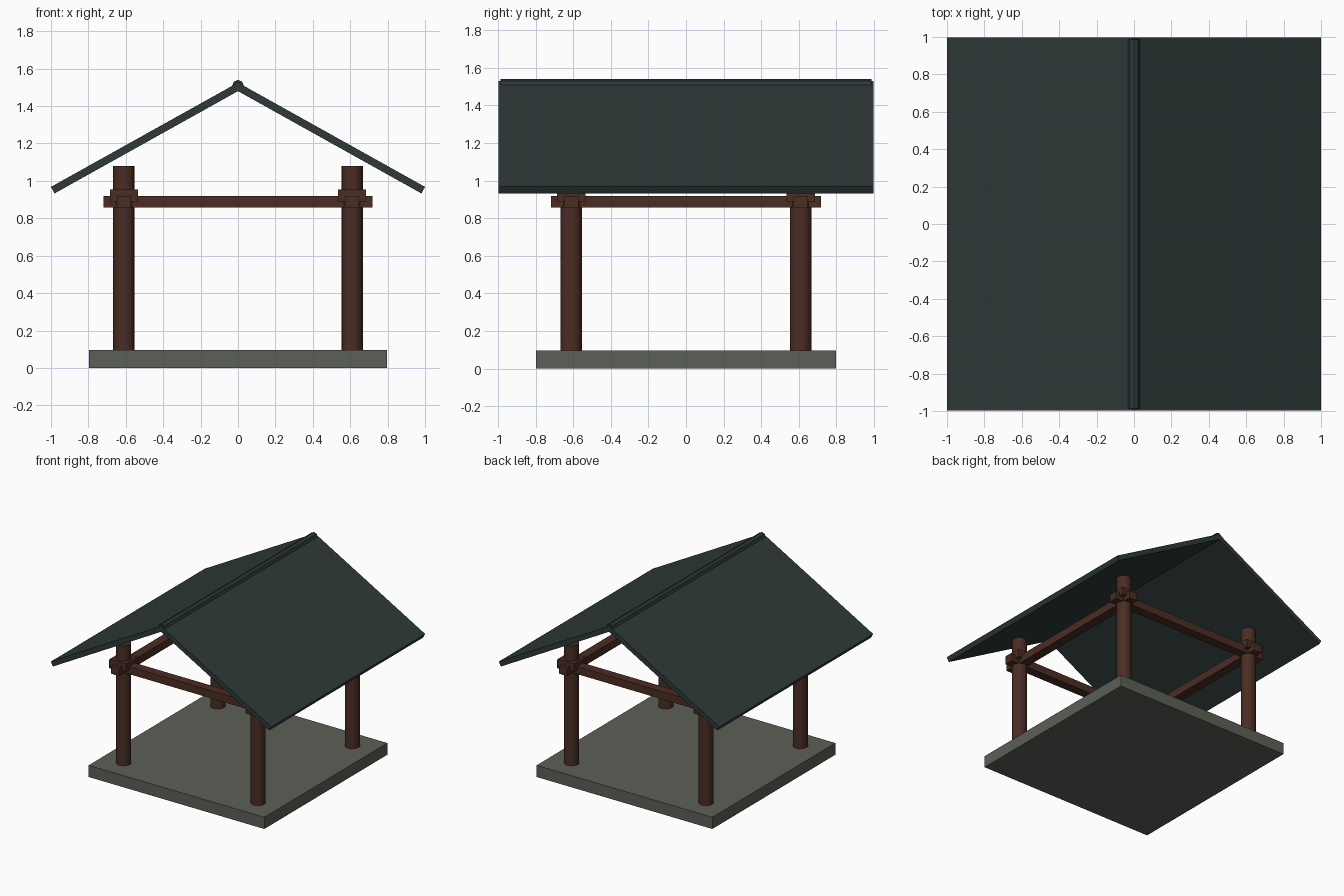
import bpy, math
from mathutils import Vector

if "Cube" in bpy.data.objects:
    bpy.data.objects.remove(bpy.data.objects["Cube"])


def material(name, rgb):
    m = bpy.data.materials.new(name)
    m.diffuse_color = (*[(c / 255 / 12.92) if c < 11 else ((c / 255 + 0.055) / 1.055) ** 2.4 for c in rgb], 1)
    m.use_nodes = True
    m.node_tree.nodes["Principled BSDF"].inputs["Base Color"].default_value = m.diffuse_color
    return m


stone = material("grey stone", (92, 95, 87))
wood = material("brown wood", (74, 45, 35))
slate = material("dark slate", (46, 56, 56))


def finish(obj, name, mat):
    obj.name = name
    obj.data.materials.append(mat)
    return obj


def box(name, loc, size, mat, rot_y=0):
    bpy.ops.mesh.primitive_cube_add(size=1, location=loc)
    obj = bpy.context.object
    obj.scale = size
    bpy.ops.object.transform_apply(location=False, rotation=False, scale=True)
    obj.rotation_euler.y = rot_y
    return finish(obj, name, mat)


def rod(name, loc, radius, depth, sides, mat, rot=(0, 0, 0)):
    bpy.ops.mesh.primitive_cylinder_add(vertices=sides, radius=radius, depth=depth, location=loc, rotation=rot)
    return finish(bpy.context.object, name, mat)


# Floor slab
box("floor_slab", (0, 0, 0.048), (1.594, 1.594, 0.096), stone)

# Posts with square collars
P = 0.61
for sx, side in ((-1, "left"), (1, "right")):
    for sy, end in ((-1, "front"), (1, "back")):
        rod(f"{end}_{side}_post", (sx * P, sy * P, 0.585), 0.057, 0.99, 16, wood)
        bpy.ops.object.shade_smooth_by_angle(angle=math.radians(40))
        box(f"{end}_{side}_collar", (sx * P, sy * P, 0.922), (0.15, 0.15, 0.064), wood)

# Tie beams crossing at the corners
for s, end, side in ((-1, "front", "left"), (1, "back", "right")):
    box(f"{end}_beam", (0, s * P, 0.888), (1.436, 0.075, 0.063), wood)
    box(f"{side}_beam", (s * P, 0, 0.888), (0.075, 1.436, 0.063), wood)

# Sloping roof panels, measured along the top face from eave to ridge
eave, ridge, t = Vector((1.0, 0, 0.968)), Vector((-0.008, 0, 1.53)), 0.04
run = eave - ridge
angle = math.atan2(-run.z, run.x)
centre = (eave + ridge) / 2 - Vector((math.sin(angle), 0, math.cos(angle))) * t / 2
for s, side in ((-1, "left"), (1, "right")):
    box(f"{side}_roof_panel", (s * centre.x, 0, centre.z), (run.length, 1.994, t), slate, s * angle)

# Ridge cap
rod("ridge_cap", (0, 0, 1.509), 0.031, 1.975, 8, slate, (math.pi / 2, 0, 0))
